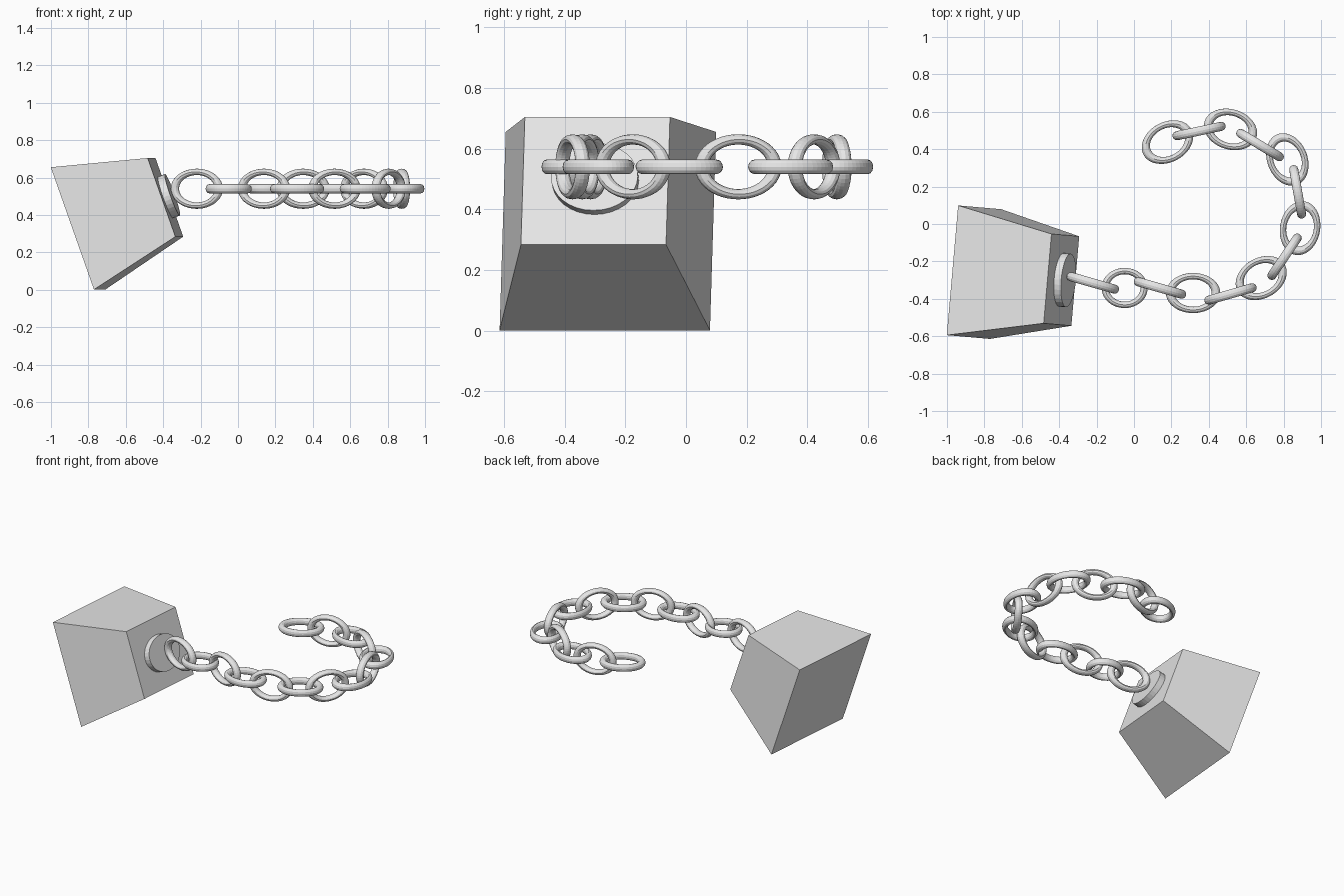
import bpy
import bmesh
from math import radians
from mathutils import Matrix, Vector

cube = bpy.data.objects.get("Cube")
if cube:
    bpy.data.objects.remove(cube)

# Single grey metal
metal = bpy.data.materials.new("grey metal")
metal.use_nodes = True
metal.diffuse_color = (0.8, 0.8, 0.8, 1)
metal.node_tree.nodes["Principled BSDF"].inputs["Base Color"].default_value = (0.8, 0.8, 0.8, 1)


def finish(obj, name, matrix):
    obj.name = name
    obj.data.name = name
    obj.data.materials.append(metal)
    obj.data.transform(matrix)
    return obj


# Tilted weight: its local z axis runs from the big face to the small face
small_centre = Vector((-0.388, -0.2985, 0.494))
depth = 0.4975
tilt = (Matrix.Translation(small_centre) @ Matrix.Rotation(radians(-5), 4, "Z")
        @ Matrix.Rotation(radians(70.5), 4, "Y"))

bpy.ops.mesh.primitive_cube_add(size=2)
weight = bpy.context.object
for v in weight.data.vertices:
    if v.co.z > 0:
        v.co = (v.co.x * 0.223, v.co.y * 0.24, 0)
    else:
        v.co = (v.co.x * 0.347, v.co.y * 0.348, -depth)
finish(weight, "weight_block", tilt)

# Oval mounting disc on the small face
bpy.ops.mesh.primitive_cylinder_add(vertices=32, radius=1, depth=1)
finish(bpy.context.object, "mounting_disc",
       tilt @ Matrix.Translation((0, 0, 0.015)) @ Matrix.Diagonal((0.118, 0.1435, 0.05, 1)))

# Chain links: x, y, heading in degrees; upright and flat links alternate
links = [
    (-0.22, -0.315, -16), (-0.05, -0.342, 0), (0.139, -0.342, -16), (0.316, -0.369, 0),
    (0.516, -0.374, 16), (0.68, -0.289, 30), (0.805, -0.175, 56), (0.888, -0.022, 80),
    (0.875, 0.172, 100), (0.82, 0.345, 112), (0.674, 0.422, 149), (0.516, 0.506, 163),
    (0.348, 0.497, 192), (0.179, 0.438, 208),
]
for i, (x, y, heading) in enumerate(links):
    bpy.ops.mesh.primitive_torus_add(major_radius=0.122, minor_radius=0.023,
                                     major_segments=48, minor_segments=12)
    upright = Matrix.Rotation(radians(90 if i % 2 == 0 else 0), 4, "X")
    # The second link is shorter than the others
    stretch = 0.85 if i == 1 else 1
    finish(bpy.context.object, f"chain_link_{i + 1}",
           Matrix.Translation((x, y, 0.54)) @ Matrix.Rotation(radians(heading), 4, "Z")
           @ upright @ Matrix.Diagonal((stretch, 0.74, 1.05, 1)))
